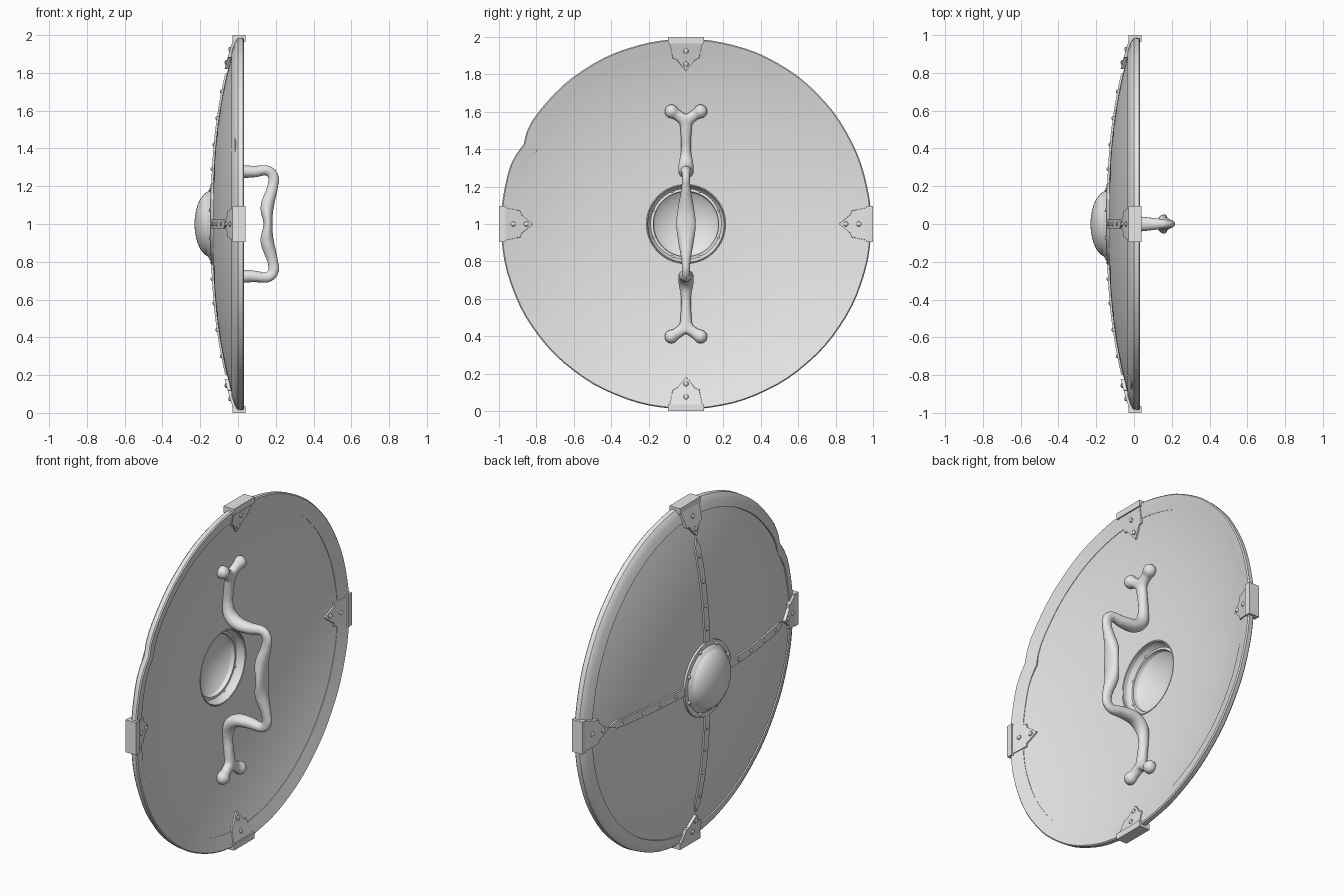
import bpy, bmesh, math
from mathutils import Vector, Matrix

if "Cube" in bpy.data.objects:
    bpy.data.objects.remove(bpy.data.objects["Cube"])

grey = bpy.data.materials.new("plain_grey")
grey.diffuse_color = (0.8, 0.8, 0.8, 1)
grey.use_nodes = True
grey.node_tree.nodes["Principled BSDF"].inputs["Base Color"].default_value = grey.diffuse_color
CENTRE = Matrix.Translation((0, 0, 1))
THICK = 0.035


def front(r):
    """x of the convex face at radius r."""
    return -0.135 + 0.135 * r ** 2.5


def finish(bm, name, matrix=CENTRE, angle=35):
    bmesh.ops.recalc_face_normals(bm, faces=bm.faces)
    me = bpy.data.meshes.new(name)
    bm.to_mesh(me)
    bm.free()
    me.transform(matrix)
    me.materials.append(grey)
    for p in me.polygons:
        p.use_smooth = True
    me.set_sharp_from_angle(angle=math.radians(angle))
    ob = bpy.data.objects.new(name, me)
    bpy.context.collection.objects.link(ob)
    return ob


def skin_rings(bm, rings, closed=False, caps=True):
    n = len(rings[0])
    for i in range(len(rings) if closed else len(rings) - 1):
        a, b = rings[i], rings[(i + 1) % len(rings)]
        for j in range(n):
            k = (j + 1) % n
            bm.faces.new((a[j], a[k], b[k], b[j]))
    if caps and not closed:
        bm.faces.new(rings[0])
        bm.faces.new(rings[-1])


def lathe(name, profile, segs=96, worn=False):
    """Revolve a closed (x, r) profile around the x axis."""
    bm = bmesh.new()
    rings = []
    for i in range(segs):
        a = math.tau * i / segs
        k = 1.0
        if worn:  # one nick and a slight hammered waviness
            k -= 0.022 * math.exp(-((math.degrees(a) - 154) / 3.5) ** 2)
            k += 0.0015 * math.sin(9 * a) * math.sin(14 * a + 1)
        rings.append([bm.verts.new((x, r * k * math.cos(a), r * k * math.sin(a)))
                      for x, r in profile])
    skin_rings(bm, rings, closed=True)
    return finish(bm, name)


def plate(bm, stations, lo, hi):
    """Strip along the radius, following the dish; stations are (r, half width)."""
    rings = []
    for r, w in stations:
        x = front(r)
        rings.append([bm.verts.new((x + lo, -w, r)), bm.verts.new((x + lo, w, r)),
                      bm.verts.new((x + hi, w * 0.95, r)), bm.verts.new((x + hi, -w * 0.95, r))])
    skin_rings(bm, rings)


def rivet(bm, x, y, z, size=0.014):
    m = Matrix.Translation((x, y, z)) @ Matrix.Diagonal((0.7, 1, 1, 1))
    bmesh.ops.create_uvsphere(bm, u_segments=10, v_segments=6, radius=size, matrix=m)


# Dished board with a round hole behind the boss
radii = [0.205 + (0.955 - 0.205) * i / 14 for i in range(15)]
lathe("board", [(front(r), r) for r in radii]
      + [(front(r) + THICK, r) for r in reversed(radii)])

# Raised edge band
lathe("rim", [(-0.034, 0.915), (-0.021, 0.955), (-0.008, 0.98), (0.0, 0.988), (0.026, 0.99),
              (0.032, 0.984), (0.022, 0.95), (0.009, 0.908)], worn=True)

# Hollow central boss with a flat flange
steps = [math.radians(90 * i / 10) for i in range(11)]
outer = [(-0.142 - 0.088 * math.cos(t), max(0.175 * math.sin(t), 0.0005)) for t in steps]
inner = [(-0.095 - 0.12 * math.cos(t), max(0.21 * math.sin(t) ** 1.1, 0.0005)) for t in steps]
inner = [(max(x, -0.23 + 0.015 + 0.9 * r * r), r) for x, r in inner]
lathe("boss", outer + [(-0.146, 0.205), (-0.143, 0.215), (-0.128, 0.217), (-0.10, 0.216)]
      + list(reversed(inner)), segs=64)
bm = bmesh.new()
for i in range(8):
    a = math.tau * (i + 0.5) / 8
    rivet(bm, -0.146, 0.195 * math.cos(a), 0.195 * math.sin(a), 0.012)
finish(bm, "boss_rivets")

# Four edge clips and four front straps
clip = [(0.82, 0.003), (0.88, 0.052), (0.882, 0.072), (0.93, 0.083), (0.985, 0.094)]
strap = [(0.21, 0.024)] + [(0.27 + 0.06 * i, 0.024) for i in range(9)] + [(0.80, 0.003)]
for i, side in enumerate(("top", "right", "bottom", "left")):
    turn = CENTRE @ Matrix.Rotation(-i * math.pi / 2, 4, 'X')
    bm = bmesh.new()
    plate(bm, clip, 0.0, -0.018)
    plate(bm, clip, THICK - 0.01, THICK + 0.009)
    bmesh.ops.create_cube(bm, size=1, matrix=Matrix.Translation((0.006, 0, 0.982))
                          @ Matrix.Diagonal((0.068, 0.19, 0.036, 1)))
    for r, y in ((0.855, 0), (0.925, 0)):
        rivet(bm, front(r) - 0.018, y, r)
        rivet(bm, front(r) + THICK + 0.009, y, r)
    finish(bm, side + "_clip", turn, 25)
    bm = bmesh.new()
    plate(bm, strap, 0.005, -0.009)
    for r in (0.29, 0.42, 0.56, 0.70):
        rivet(bm, front(r) - 0.009, 0, r, 0.011)
    finish(bm, side + "_strap", turn, 25)


# Bone-like handle, swept along a smooth path and fused
def sweep(bm, pts, side, steps=6, n=14):
    """pts are (x, y, z, radius across side, radius along side)."""
    p = [Vector(q) for q in pts]
    p = [2 * p[0] - p[1]] + p + [2 * p[-1] - p[-2]]
    path = []
    for a, b, c, d in zip(p, p[1:], p[2:], p[3:]):
        for i in range(steps):
            t = i / steps
            path.append(0.5 * (2 * b + t * (c - a) + t * t * (2 * a - 5 * b + 4 * c - d)
                               + t ** 3 * (3 * b - a - 3 * c + d)))
    path.append(p[-2])
    rings = []
    for i, q in enumerate(path):
        tan = (Vector(path[min(i + 1, len(path) - 1)][:3]) - Vector(path[max(i - 1, 0)][:3])).normalized()
        nor = tan.cross(side).normalized()
        rings.append([bm.verts.new(Vector(q[:3]) + nor * q[3] * math.cos(math.tau * j / n)
                                   + side * q[4] * math.sin(math.tau * j / n)) for j in range(n)])
    skin_rings(bm, rings)


half = [(-0.045, 0, 0.585, 0.026, 0.042), (-0.055, 0, 0.51, 0.028, 0.032),
        (-0.066, 0, 0.40, 0.030, 0.027), (-0.052, 0, 0.325, 0.036, 0.040),
        (0.0, 0, 0.283, 0.036, 0.043), (0.08, 0, 0.277, 0.032, 0.036),
        (0.155, 0, 0.284, 0.027, 0.026), (0.188, 0, 0.25, 0.029, 0.022),
        (0.182, 0, 0.19, 0.030, 0.026), (0.154, 0, 0.09, 0.036, 0.044)]
flipped = [(x, y, -z, a, b) for x, y, z, a, b in reversed(half)]
bm = bmesh.new()
sweep(bm, half + [(0.159, 0, 0, 0.024, 0.055)] + flipped, Vector((0, 1, 0)))
for up in (1, -1):
    for s in (1, -1):
        # forked knuckle at each end
        sweep(bm, [(-0.05, 0, 0.54 * up, 0.026, 0.026), (-0.048, 0.035 * s, 0.575 * up, 0.030, 0.028),
                   (-0.045, 0.078 * s, 0.60 * up, 0.028, 0.030)], Vector((1, 0, 0)))
        bmesh.ops.create_uvsphere(bm, u_segments=16, v_segments=10, radius=0.038,
                                  matrix=Matrix.Translation((-0.043, 0.078 * s, 0.602 * up)))
handle = finish(bm, "handle", angle=80)
fuse = handle.modifiers.new("fuse", 'REMESH')
fuse.mode = 'VOXEL'
fuse.voxel_size = 0.009
fuse.use_smooth_shade = True
relax = handle.modifiers.new("relax", 'SMOOTH')
relax.factor = 0.5
relax.iterations = 4
